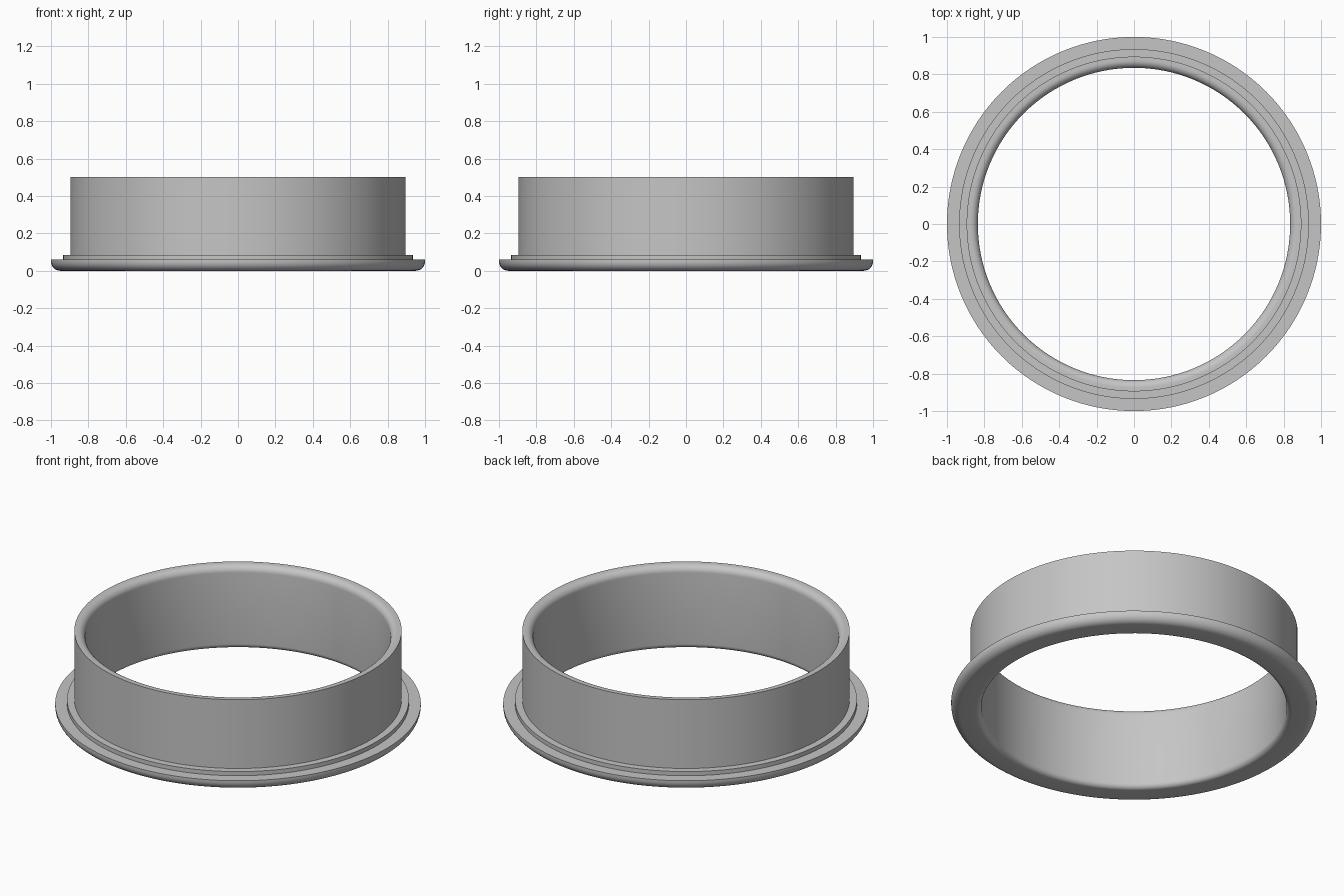
import bpy, bmesh
from math import sin, cos, pi, radians
from mathutils import Vector

cube = bpy.data.objects.get("Cube")
if cube:
    bpy.data.objects.remove(cube, do_unlink=True)

SEGMENTS = 128
INNER, WALL, STEP, RIM = 0.835, 0.895, 0.935, 1.0
RIM_TOP, STEP_TOP, HEIGHT = 0.06, 0.085, 0.5

grey = bpy.data.materials.new("Plain grey")
grey.use_nodes = True
colour = (0.56, 0.56, 0.56, 1)
grey.diffuse_color = colour
grey.node_tree.nodes["Principled BSDF"].inputs["Base Color"].default_value = colour


def fillet(x, z, r, start, steps=8):
    """Quarter circle about (x, z), turning anticlockwise from start degrees."""
    angles = [radians(start) + pi / 2 * i / steps for i in range(steps + 1)]
    return [(x + r * cos(a), z + r * sin(a)) for a in angles]


def lathe(name, profile):
    """Turn a closed profile about the z axis."""
    bm = bmesh.new()
    verts = [bm.verts.new((x, 0, z)) for x, z in profile]
    edges = [bm.edges.new((v, verts[i - 1])) for i, v in enumerate(verts)]
    bmesh.ops.spin(bm, geom=verts + edges, cent=Vector(), axis=(0, 0, 1),
                   angle=2 * pi, steps=SEGMENTS, use_merge=False)
    bmesh.ops.remove_doubles(bm, verts=bm.verts, dist=0.0005)
    bmesh.ops.recalc_face_normals(bm, faces=bm.faces)
    mesh = bpy.data.meshes.new(name)
    bm.to_mesh(mesh)
    bm.free()
    mesh.materials.append(grey)
    obj = bpy.data.objects.new(name, mesh)
    bpy.context.collection.objects.link(obj)
    bpy.ops.object.select_all(action="DESELECT")
    obj.select_set(True)
    bpy.context.view_layer.objects.active = obj
    bpy.ops.object.shade_smooth_by_angle(angle=radians(30))
    return obj


# Sleeve, shoulder step and rounded flange as one turned section
BORE_R, RIM_R, LIP_R = 0.03, 0.05, 0.04
section = fillet(INNER + BORE_R, BORE_R, BORE_R, 180)
section += fillet(RIM - RIM_R, RIM_R, RIM_R, 270)
section += [(RIM, RIM_TOP), (STEP, RIM_TOP), (STEP, STEP_TOP),
            (WALL, STEP_TOP), (WALL, HEIGHT)]
section += fillet(INNER + LIP_R, HEIGHT - LIP_R, LIP_R, 90)
lathe("flanged_ring", section)
